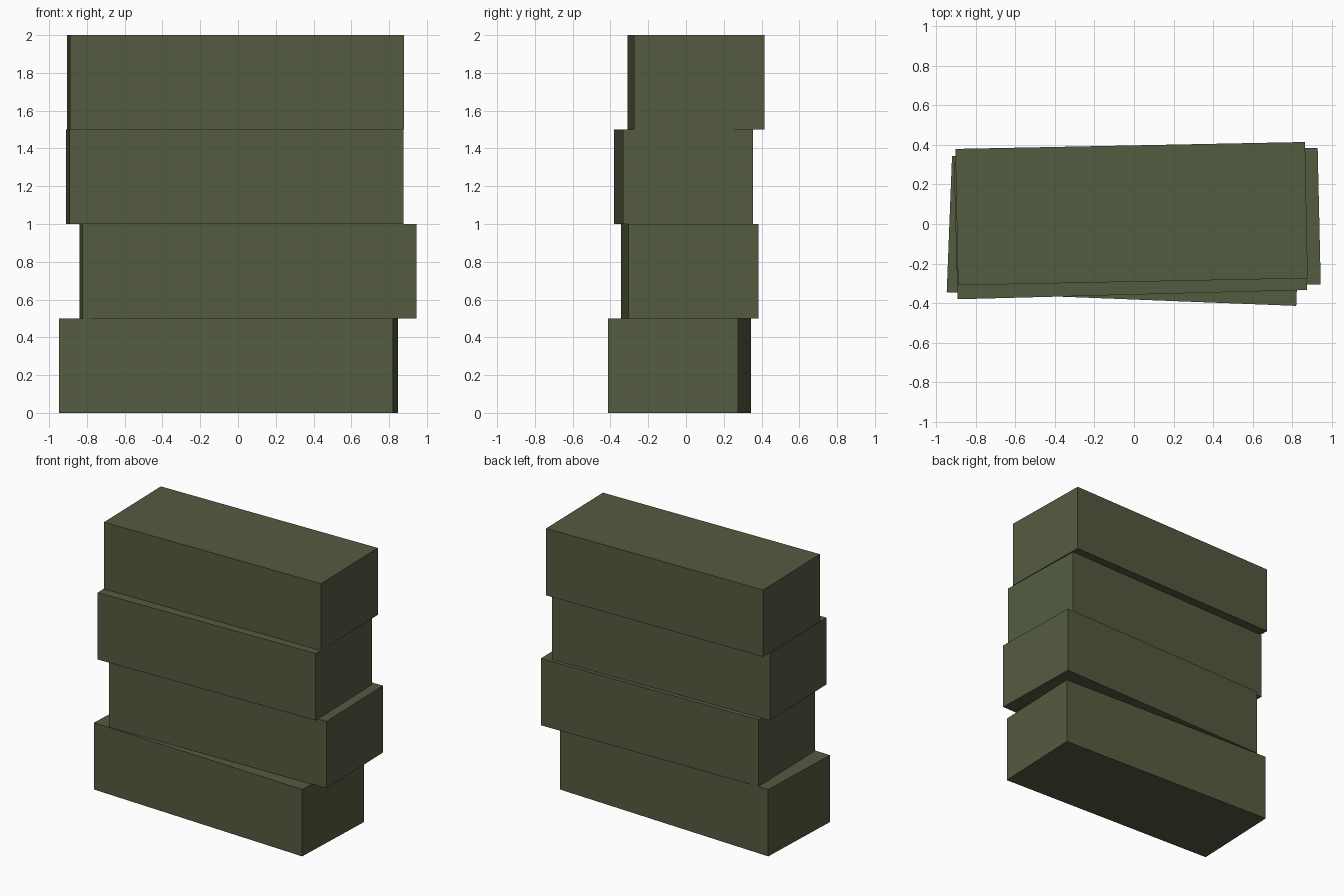
import bpy

if "Cube" in bpy.data.objects:
    bpy.data.objects.remove(bpy.data.objects["Cube"])

# Single dull olive colour
olive = bpy.data.materials.new("olive_green")
olive.diffuse_color = (0.088, 0.106, 0.052, 1.0)
olive.use_nodes = True
olive.node_tree.nodes["Principled BSDF"].inputs["Base Color"].default_value = olive.diffuse_color

W, D, H = 1.77, 0.69, 0.5

# Stacked blocks, bottom to top: name, centre x, centre y, twist (radians)
blocks = [
    ("bottom_block", -0.05, -0.035, -0.039),
    ("lower_middle_block", 0.0525, 0.02, 0.0225),
    ("upper_middle_block", -0.0175, -0.0125, 0.0265),
    ("top_block", -0.0125, 0.0525, 0.0198),
]

for i, (name, x, y, twist) in enumerate(blocks):
    bpy.ops.mesh.primitive_cube_add(size=1, location=(x, y, H * (i + 0.5)),
                                    rotation=(0, 0, twist))
    block = bpy.context.object
    block.name = name
    block.scale = (W, D, H)
    block.data.materials.append(olive)
